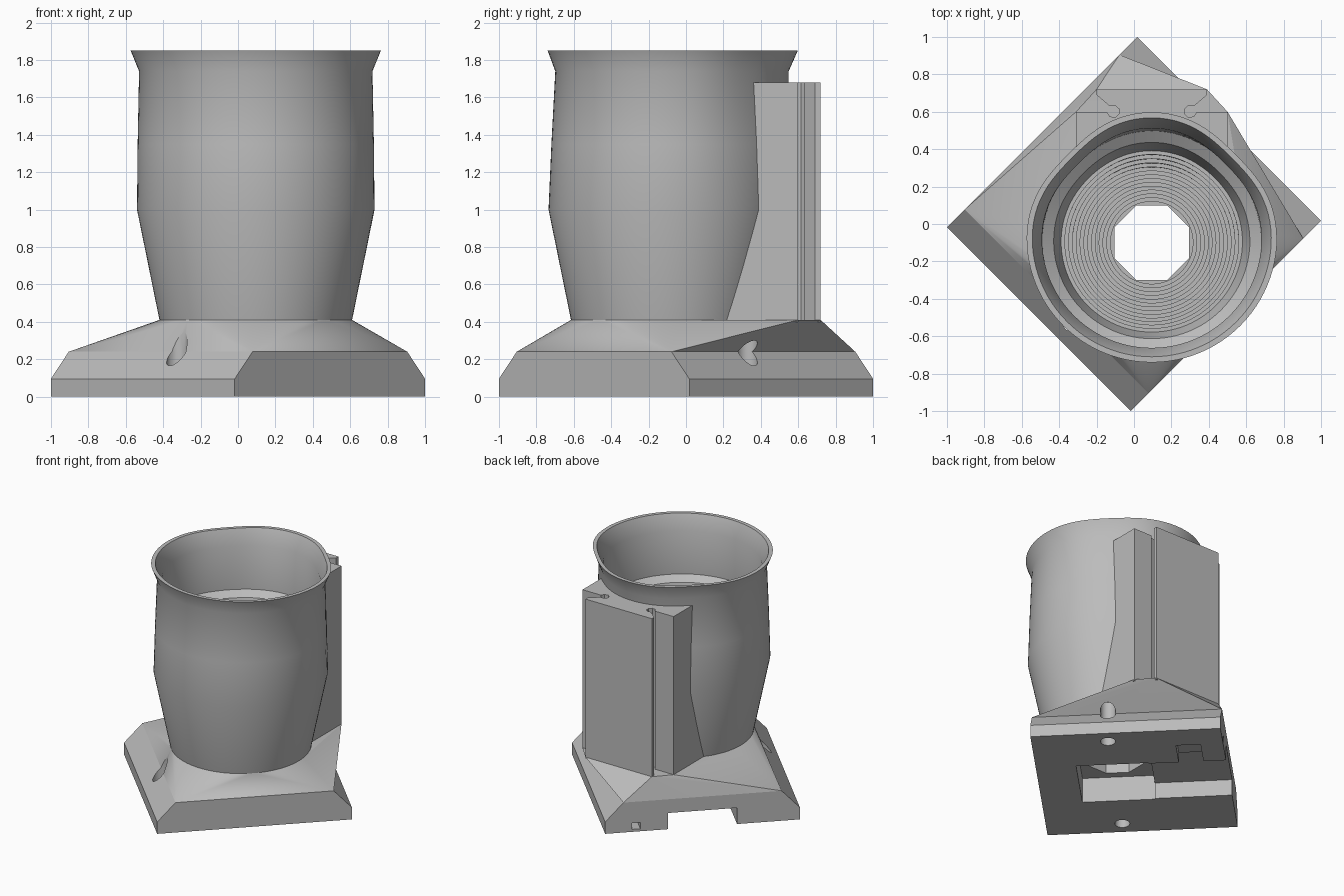
import bpy, bmesh, math
from mathutils import Vector, Matrix

if "Cube" in bpy.data.objects:
    bpy.data.objects.remove(bpy.data.objects["Cube"], do_unlink=True)

grey = bpy.data.materials.new("plain_grey")
grey.use_nodes = True
grey.diffuse_color = (0.5, 0.5, 0.5, 1)
grey.node_tree.nodes["Principled BSDF"].inputs["Base Color"].default_value = (0.5, 0.5, 0.5, 1)

CX, CY = 0.095, -0.1       # tower axis
DECK, BLOCK_TOP = 0.41, 1.68
HALF_U, HALF_V = 0.695, 0.72


def diag(u, v, z):
    """Base coordinates: u runs to the back right wall, v to the back left."""
    return Vector(((v - u) * math.sqrt(0.5), (v + u) * math.sqrt(0.5), z))


def finish(name, bm):
    bmesh.ops.recalc_face_normals(bm, faces=bm.faces)
    mesh = bpy.data.meshes.new(name)
    bm.to_mesh(mesh)
    bm.free()
    obj = bpy.data.objects.new(name, mesh)
    bpy.context.collection.objects.link(obj)
    mesh.materials.append(grey)
    return obj


def hull(name, points):
    bm = bmesh.new()
    for p in points:
        bm.verts.new(p)
    res = bmesh.ops.convex_hull(bm, input=bm.verts)
    loose = [v for v in bm.verts if not v.link_faces]
    bmesh.ops.delete(bm, geom=loose, context='VERTS')
    bmesh.ops.dissolve_limit(bm, angle_limit=0.01, verts=bm.verts, edges=bm.edges)
    return finish(name, bm)


def prism(name, outline, z0, z1):
    bm = bmesh.new()
    face = bm.faces.new([bm.verts.new((x, y, z0)) for x, y in outline])
    top = bmesh.ops.extrude_face_region(bm, geom=[face])
    verts = [g for g in top["geom"] if isinstance(g, bmesh.types.BMVert)]
    bmesh.ops.translate(bm, verts=verts, vec=(0, 0, z1 - z0))
    return finish(name, bm)


def diag_box(name, u0, u1, v0, v1, z0, z1):
    return hull(name, [diag(u, v, z) for u in (u0, u1) for v in (v0, v1) for z in (z0, z1)])


def rod(name, x, y, r, sides, z0, z1):
    ring = [(x + r * math.cos((i + 0.5) * math.tau / sides),
             y + r * math.sin((i + 0.5) * math.tau / sides)) for i in range(sides)]
    return prism(name, ring, z0, z1)


def tower_point(r, z, a):
    """Point on the tower: the back corners flatten towards the rim."""
    t = max(0.0, (z - 1.0) / 0.85)
    deg = math.degrees(a)
    dent = sum(math.exp(-((deg - c) / 24) ** 2) for c in (45, 135))
    r *= 1 - 0.06 * t * dent
    return (CX + r * math.cos(a), CY + 0.03 * t + r * math.sin(a), z)


def lathe(name, profile, closed, segs=96):
    bm = bmesh.new()
    rings = [[bm.verts.new(tower_point(r, z, i * math.tau / segs)) for i in range(segs)]
             for r, z in profile]
    pairs = list(zip(rings, rings[1:]))
    if closed:
        pairs.append((rings[-1], rings[0]))
    else:
        bm.faces.new(rings[0])
        bm.faces.new(rings[-1])
    for a, b in pairs:
        for i in range(segs):
            j = (i + 1) % segs
            bm.faces.new((a[i], a[j], b[j], b[i]))
    return finish(name, bm)


def cut(obj, cutters):
    for c in cutters:
        mod = obj.modifiers.new("cut", 'BOOLEAN')
        mod.operation, mod.solver, mod.object = 'DIFFERENCE', 'EXACT', c
    bpy.context.view_layer.update()
    mesh = bpy.data.meshes.new_from_object(obj.evaluated_get(bpy.context.evaluated_depsgraph_get()))
    obj.modifiers.clear()
    obj.data = mesh


# Tower: hollow cup with flared rim and a stepped funnel inside
outer = [(0.515, DECK), (0.635, 1.0), (0.632, 1.35), (0.625, 1.74), (0.67, 1.85)]
bore = [(0.64, 1.85), (0.588, 1.73), (0.585, 1.38), (0.525, 1.34), (0.485, 1.2)]
steps = 13
r, z = bore[-1]
for i in range(steps):
    r -= 0.265 / steps
    bore.append((r, z))
    z -= 0.74 / steps
    bore.append((r, z))
bore.append((0.22, DECK))
tower = lathe("tower", outer + bore, True)

# Mounting block behind the tower, with a grooved dovetail plate
half = [(0.405, 0.0), (0.405, 0.6), (0.24, 0.6), (0.225, 0.575), (0.195, 0.57), (0.175, 0.59),
        (0.175, 0.615), (0.195, 0.632), (0.225, 0.63), (0.295, 0.69), (0.295, 0.72)]
outline = [(CX + x, y) for x, y in half] + [(CX - x, y) for x, y in reversed(half)]
block = prism("mounting_block", outline, DECK - 0.01, BLOCK_TOP)
core = lathe("core_cutter", [(0.48, 0.3), (0.5, DECK), (0.615, 1.0), (0.61, 1.74), (0.61, 1.85)], False)
cut(block, [core])

# Base: plinth bevelled on two sides, and a sloping deck
rim_v = 0.585
plinth_pts = [diag(u, v, z) for u in (-HALF_U, HALF_U)
              for w, z in ((HALF_V, 0), (HALF_V, 0.095), (rim_v, 0.24)) for v in (-w, w)]
plinth = hull("base_plinth", plinth_pts)
deck_pts = [diag(u, v, 0.24) for u in (-HALF_U, HALF_U) for v in (-rim_v, rim_v)]
deck_pts += [tower_point(0.515, DECK, i * math.tau / 96) for i in range(96)]
deck_pts += [(CX + s * x, y, DECK) for s in (-1, 1) for x, y in ((0.405, 0.6), (0.295, 0.72))]
deck = hull("base_deck", deck_pts)

# Cutters: drain, underside pocket, cable channel, side recess and screw holes
cutters = [
    rod("drain_cutter", CX, CY, 0.2165, 8, -0.1, 0.6),
    diag_box("pocket_cutter", -0.4, 0.13, -0.265, 0.265, -0.1, 0.2),
    diag_box("channel_cutter", 0.0, 0.8, -0.255, 0.255, -0.1, 0.13),
    diag_box("recess_cutter", 0.35, 0.53, 0.2, 0.5, -0.1, 0.08),
    diag_box("wire_cutter", 0.45, 0.8, 0.46, 0.52, 0.02, 0.07),
]
for s in (-1, 1):
    p = diag(-0.138, 0.6 * s, 0)
    cutters.append(rod("screw_cutter", p.x, p.y, 0.055, 24, -0.1, 0.36))
for part in (plinth, deck):
    cut(part, cutters)
for c in cutters + [core]:
    bpy.data.objects.remove(c, do_unlink=True)

# Smooth shading with sharp edges kept
bpy.ops.object.select_all(action='DESELECT')
for part in (tower, block, plinth, deck):
    part.select_set(True)
    bpy.context.view_layer.objects.active = part
bpy.ops.object.shade_smooth_by_angle(angle=math.radians(25))
